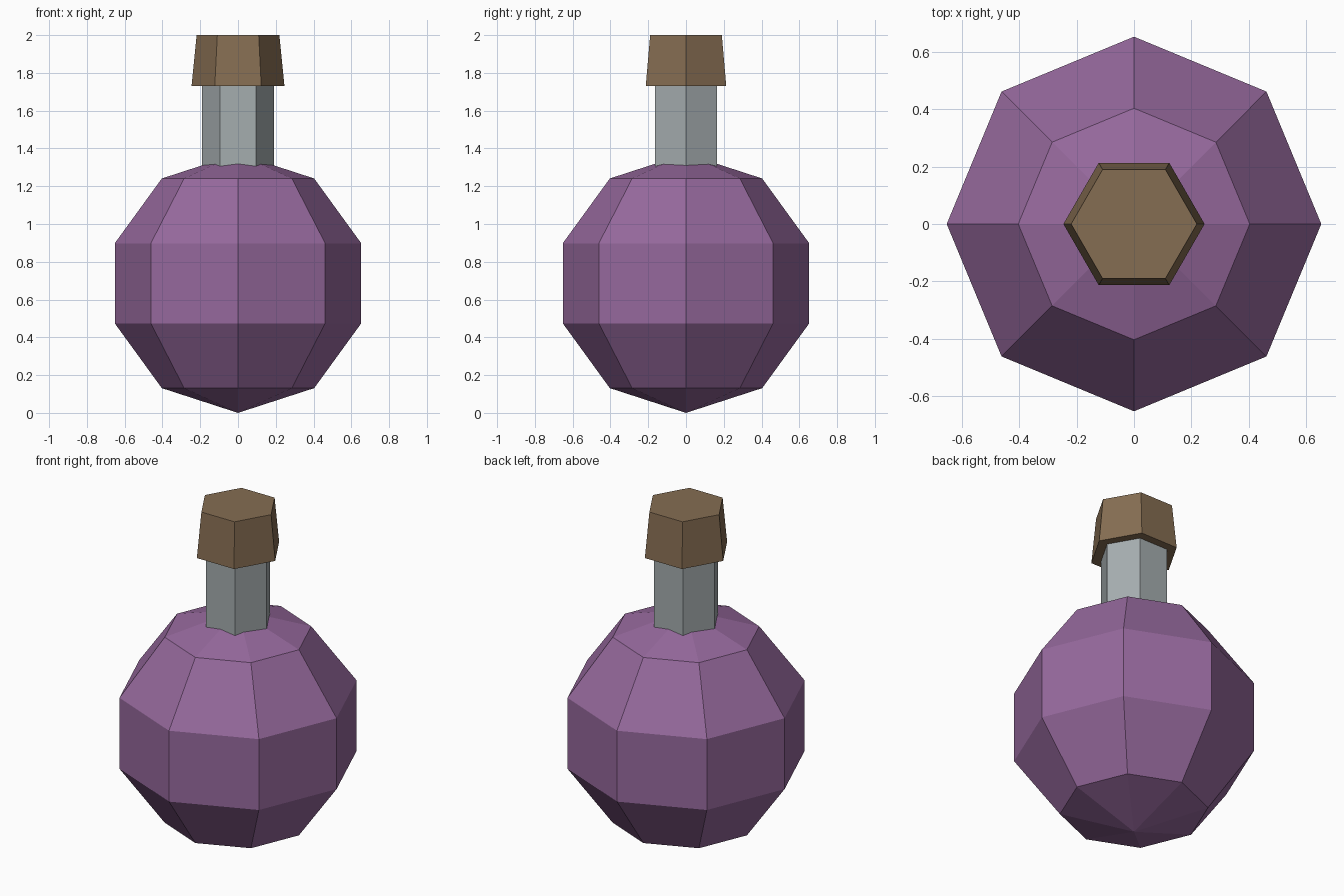
import bpy

cube = bpy.data.objects.get("Cube")
if cube:
    bpy.data.objects.remove(cube, do_unlink=True)


def make_material(name, rgb):
    mat = bpy.data.materials.new(name)
    mat.use_nodes = True
    color = (*rgb, 1.0)
    mat.diffuse_color = color
    mat.node_tree.nodes["Principled BSDF"].inputs["Base Color"].default_value = color
    return mat


def finish(name, mat):
    obj = bpy.context.object
    obj.name = name
    obj.data.name = name
    obj.data.materials.append(mat)
    bpy.ops.object.shade_flat()
    return obj


def hex_prism(name, mat, bottom_radius, top_radius, z0, z1):
    """Six-sided prism with corners on the x axis."""
    bpy.ops.mesh.primitive_cone_add(
        vertices=6, radius1=bottom_radius, radius2=top_radius,
        depth=z1 - z0, location=(0, 0, (z0 + z1) / 2))
    obj = finish(name, mat)
    # Turn a corner from +y to +x
    for v in obj.data.vertices:
        v.co.x, v.co.y = v.co.y, -v.co.x
    return obj


purple = make_material("purple_liquid", (0.305, 0.141, 0.337))
glass = make_material("grey_glass", (0.376, 0.418, 0.429))
cork = make_material("brown_cork", (0.235, 0.153, 0.084))

# Faceted round body
body_radius = 0.686
bpy.ops.mesh.primitive_uv_sphere_add(
    segments=8, ring_count=5, radius=body_radius, location=(0, 0, body_radius))
finish("flask_body", purple)

# Neck sunk into the body and the stopper
hex_prism("flask_neck", glass, 0.19, 0.19, 1.2, 1.78)

# Tapered stopper
hex_prism("stopper", cork, 0.246, 0.219, 1.73, 2.0)
